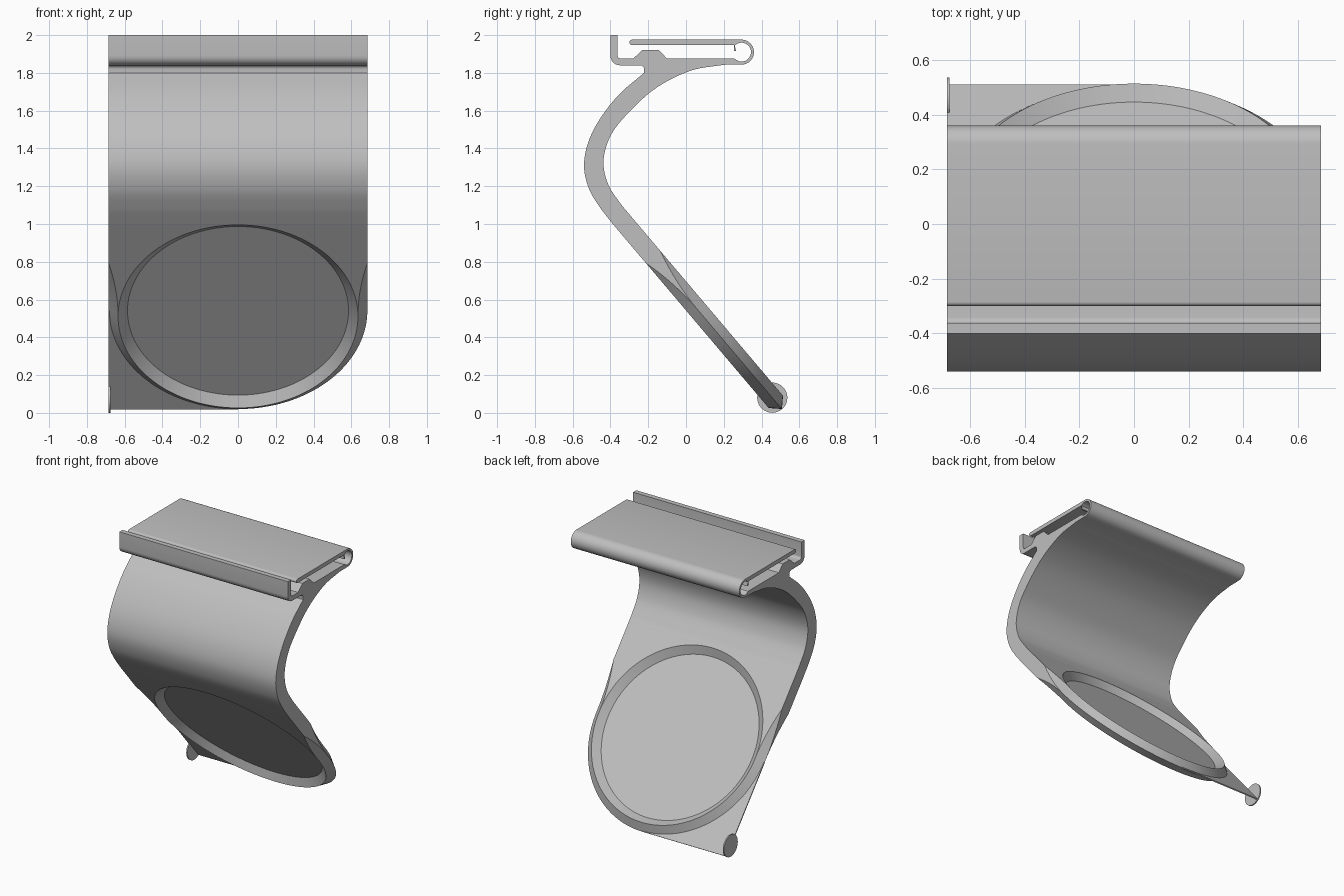
import bpy, bmesh
from math import sin, cos, pi, radians
from mathutils import Vector

if "Cube" in bpy.data.objects:
    bpy.data.objects.remove(bpy.data.objects["Cube"])

HALF = 0.685            # half width of the clip, also the ridge radius
RIM, FLOOR = 0.635, 0.585
DEPTH, WEB = 0.05, 0.004
TILT = -0.868
CENTRE = Vector((0, 0.065, 0.543))

grey = bpy.data.materials.new("light_grey")
grey.use_nodes = True
grey.diffuse_color = (0.52, 0.52, 0.52, 1)
grey.node_tree.nodes["Principled BSDF"].inputs["Base Color"].default_value = grey.diffuse_color


def finish(name, bm, tilted=True):
    bmesh.ops.remove_doubles(bm, verts=bm.verts, dist=0.0003)
    bmesh.ops.recalc_face_normals(bm, faces=bm.faces)
    mesh = bpy.data.meshes.new(name)
    bm.to_mesh(mesh)
    bm.free()
    mesh.materials.append(grey)
    mesh.shade_smooth()
    mesh.set_sharp_from_angle(angle=radians(25))
    obj = bpy.data.objects.new(name, mesh)
    bpy.context.collection.objects.link(obj)
    if tilted:
        obj.location = CENTRE
        obj.rotation_euler.x = TILT
    return obj


def prism(name, outline, offset, tilted=True):
    """Extrude a closed outline along an offset."""
    bm = bmesh.new()
    face = bm.faces.new([bm.verts.new(p) for p in outline])
    ext = bmesh.ops.extrude_face_region(bm, geom=[face], use_keep_orig=True)
    verts = [v for v in ext["geom"] if isinstance(v, bmesh.types.BMVert)]
    bmesh.ops.translate(bm, verts=verts, vec=offset)
    return finish(name, bm, tilted)


def arc(cx, cy, r, a0, a1, n=16):
    angles = [radians(a0 + (a1 - a0) * i / n) for i in range(n + 1)]
    return [(cx + r * cos(a), cy + r * sin(a)) for a in angles]


def spline(points, n=8):
    """Smooth curve through a few points."""
    p = [Vector(q) for q in points]
    p = [2 * p[0] - p[1]] + p + [2 * p[-1] - p[-2]]
    out = []
    for a, b, c, d in zip(p, p[1:], p[2:], p[3:]):
        for i in range(n):
            t = i / n
            out.append(tuple(0.5 * (2 * b + (c - a) * t + (2 * a - 5 * b + 4 * c - d) * t * t
                                    + (3 * b - a - 3 * c + d) * t ** 3)))
    return out + [tuple(p[-2])]


# Clip, hinge loop and curved neck as one side profile
def arm_point(s, t):
    return (CENTRE.y + s * cos(TILT) - t * sin(TILT), CENTRE.z + s * sin(TILT) + t * cos(TILT))


profile = (
    arc(-0.35, 1.89, 0.05, 270, 180, 6)                    # hook outside
    + [(-0.4, 2.0), (-0.363, 2.0)]
    + arc(-0.343, 1.895, 0.02, 180, 270, 5)                # hook inside
    + [(-0.28, 1.875), (-0.23, 1.922), (-0.145, 1.922), (-0.1, 1.875), (0.255, 1.875)]
    + arc(0.294, 1.91, 0.05, 225, 495, 32)                 # hinge bore
    + [(0.265, 1.915), (0.255, 1.915), (0.255, 1.947)]     # small tab
    + arc(-0.285, 1.9615, 0.0145, 270, 90, 8)              # tip of top flap
    + arc(0.294, 1.91, 0.066, 90, -90, 24)                 # hinge outside
    + spline([(0.2, 1.843), (0.02, 1.81), (-0.167, 1.714), (-0.326, 1.566), (-0.405, 1.455),
              (-0.437, 1.33), (-0.412, 1.21), (-0.35, 1.113), arm_point(-RIM, DEPTH)])
    + spline([arm_point(-RIM, -DEPTH), (-0.457, 1.09), (-0.515, 1.19), (-0.54, 1.31),
              (-0.515, 1.44), (-0.45, 1.565), (-0.35, 1.69), (-0.222, 1.8)])
    + arc(-0.242, 1.82, 0.02, 0, 90, 5)                    # fillet under hook
)
prism("clip_and_neck", [(-HALF, y, z) for y, z in profile], (2 * HALF, 0, 0), False)

# Round frame: half section swept around the opening, then mirrored
bm = bmesh.new()
rows = []
STEPS = 96
for i in range(STEPS + 1):
    a = -pi / 2 + pi * i / STEPS
    c, s = cos(a), sin(a)
    if s >= 0:
        wide, ridge, flat = (RIM * c, RIM * s), (HALF * c, HALF * s), 0
    else:
        flat = DEPTH * min(1, (RIM * s / 0.37) ** 2)
        wide, ridge = (RIM + flat, RIM * s), (HALF, RIM * s)
    section = [(FLOOR * c, FLOOR * s, WEB), (RIM * c, RIM * s, DEPTH),
               (*wide, DEPTH), (*ridge, flat)]
    section += [(x, y, -z) for x, y, z in reversed(section)]
    rows.append([bm.verts.new(p) for p in section])
for lower, upper in zip(rows, rows[1:]):
    for k in range(len(lower) - 1):
        bm.faces.new((lower[k], lower[k + 1], upper[k + 1], upper[k]))
bmesh.ops.dissolve_degenerate(bm, edges=bm.edges, dist=0.0003)
frame = finish("round_frame", bm)
mirror = frame.modifiers.new("mirror", "MIRROR")
mirror.use_axis[0] = True

# Thin web closing the opening
prism("round_web", [(x, y, -WEB) for x, y in arc(0, 0, FLOOR + 0.003, 0, 357.5, 143)], (0, 0, 2 * WEB))

# Thin corner sheet beside the frame
corner = [(0, HALF), (-HALF, HALF), (-HALF, 0)] + arc(0, 0, 0.66, 180, 90, 32)
prism("corner_sheet", [(x, y, -WEB) for x, y in corner], (0, 0, 2 * WEB))

# Small disc at the tip of the corner sheet
prism("corner_disc", [(-HALF, y, z) for y, z in arc(0.606, 0, 0.08, 0, 350, 35)], (0.01, 0, 0))
